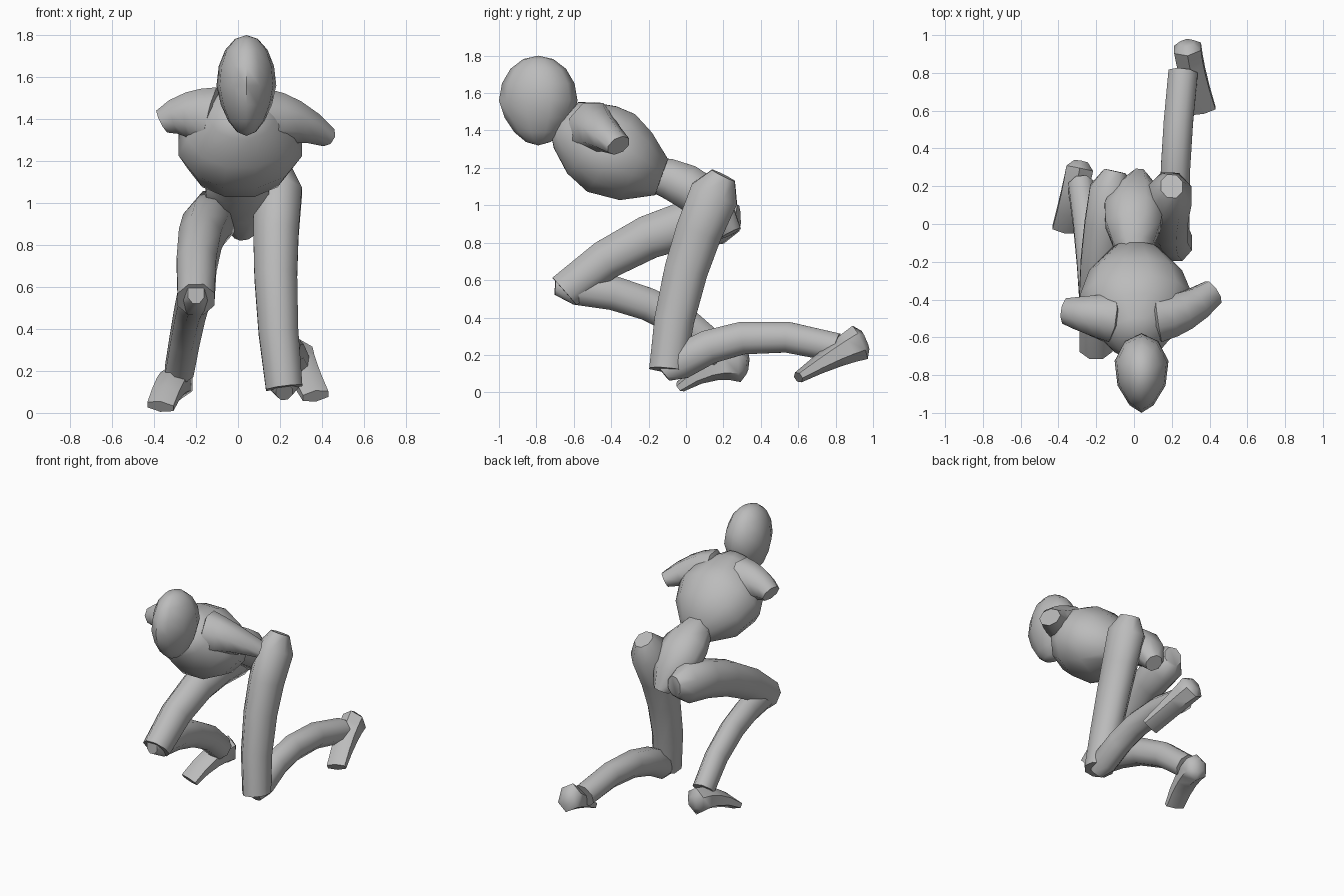
import bpy, bmesh, math
from mathutils import Vector

cube = bpy.data.objects.get("Cube")
if cube:
    bpy.data.objects.remove(cube)

grey = bpy.data.materials.new("plain grey")
grey.use_nodes = True
grey.diffuse_color = (0.5, 0.5, 0.5, 1)
grey.node_tree.nodes["Principled BSDF"].inputs["Base Color"].default_value = grey.diffuse_color

SIDE, FORWARD = Vector((1, 0, 0)), Vector((0, 1, 0))
STATIONS = (0, 0.1, 0.3, 0.5, 0.75, 1)


def finish(name, bm):
    """Turn the bmesh into a smooth-shaded grey object."""
    bmesh.ops.recalc_face_normals(bm, faces=bm.faces)
    mesh = bpy.data.meshes.new(name)
    bm.to_mesh(mesh)
    bm.free()
    mesh.materials.append(grey)
    part = bpy.data.objects.new(name, mesh)
    bpy.context.collection.objects.link(part)
    bpy.ops.object.select_all(action='DESELECT')
    part.select_set(True)
    bpy.context.view_layer.objects.active = part
    bpy.ops.object.shade_smooth_by_angle(angle=math.radians(55))


def body_part(name, start, middle, end, first_size, last_size,
              bulge=(0, 0), cap=0.5, sides=8, axis=SIDE):
    """Sweep an oval along a curve through three points.

    Sizes and bulge are (half width, half depth); cap narrows the first ring."""
    start, middle, end = Vector(start), Vector(middle), Vector(end)
    first_size, last_size, bulge = Vector(first_size), Vector(last_size), Vector(bulge)
    bm = bmesh.new()
    rings = []
    for t in STATIONS:
        # Parabola through the three points, and its tangent
        bend = 2 * (start + end - 2 * middle)
        slope = end - start - bend
        centre = start + slope * t + bend * t * t
        tangent = (slope + 2 * bend * t).normalized()
        across = (axis - tangent * axis.dot(tangent)).normalized()
        upright = tangent.cross(across)
        size = first_size.lerp(last_size, t) + bulge * math.sin(math.pi * t)
        if t == 0:
            size *= cap
        ring = []
        for k in range(sides):
            angle = math.tau * (k + 0.5) / sides
            offset = across * size.x * math.cos(angle) + upright * size.y * math.sin(angle)
            ring.append(bm.verts.new(centre + offset * 1.05))
        rings.append(ring)
    for lower, upper in zip(rings, rings[1:]):
        for k in range(sides):
            n = (k + 1) % sides
            bm.faces.new((lower[k], lower[n], upper[n], upper[k]))
    bm.faces.new(rings[0])
    bm.faces.new(rings[-1])
    finish(name, bm)


def egg_head(name, centre, radii):
    """Ball that narrows towards the face and the chin."""
    bm = bmesh.new()
    bmesh.ops.create_uvsphere(bm, u_segments=10, v_segments=8, radius=1)
    for vert in bm.verts:
        front, down = max(0, -vert.co.y), max(0, -vert.co.z)
        vert.co.x *= (1 - 0.35 * front) * (1 - 0.2 * down)
        vert.co.y *= 1 - 0.2 * down
        vert.co = centre + vert.co * radii
    finish(name, bm)


# Head and leaning trunk
egg_head("head", Vector((0.04, -0.79, 1.56)), Vector((0.15, 0.21, 0.24)))
body_part("torso", (0.02, -0.65, 1.47), (0.01, -0.4, 1.28), (0.01, -0.13, 1.15),
          (0.1, 0.12), (0.12, 0.1), bulge=(0.18, 0.13), cap=0.9, sides=12)
body_part("pelvis", (0, -0.15, 1.16), (0, 0.08, 1.05), (0.03, 0.24, 0.85),
          (0.09, 0.1), (0.05, 0.06), bulge=(0.09, 0.04), cap=1)

# Upper arm stubs, starting inside the chest
body_part("left_arm_stub", (0.1, -0.5, 1.4), (0.26, -0.46, 1.39), (0.42, -0.36, 1.32),
          (0.14, 0.16), (0.07, 0.05), axis=FORWARD)
body_part("right_arm_stub", (-0.1, -0.5, 1.4), (-0.24, -0.48, 1.42), (-0.36, -0.46, 1.39),
          (0.14, 0.16), (0.07, 0.06), axis=FORWARD)

# Left leg: kneeling, shin trailing behind
body_part("left_thigh", (0.2, 0.2, 1.16), (0.18, 0, 0.65), (0.22, -0.1, 0.12),
          (0.12, 0.14), (0.09, 0.1))
body_part("left_shin", (0.22, -0.12, 0.1), (0.22, 0.3, 0.29), (0.26, 0.8, 0.24),
          (0.08, 0.1), (0.08, 0.08))
body_part("left_foot", (0.28, 0.96, 0.28), (0.31, 0.8, 0.2), (0.37, 0.6, 0.08),
          (0.08, 0.1), (0.07, 0.03), sides=6)

# Right leg: raised knee, foot on the ground
body_part("right_thigh", (-0.1, 0.28, 0.93), (-0.18, -0.2, 0.83), (-0.2, -0.65, 0.54),
          (0.12, 0.14), (0.09, 0.1))
body_part("right_shin", (-0.2, -0.7, 0.57), (-0.23, -0.2, 0.47), (-0.28, 0.2, 0.2),
          (0.08, 0.1), (0.07, 0.08))
body_part("right_foot", (-0.28, 0.33, 0.15), (-0.32, 0.15, 0.13), (-0.37, -0.03, 0.03),
          (0.08, 0.1), (0.07, 0.03), sides=6)
